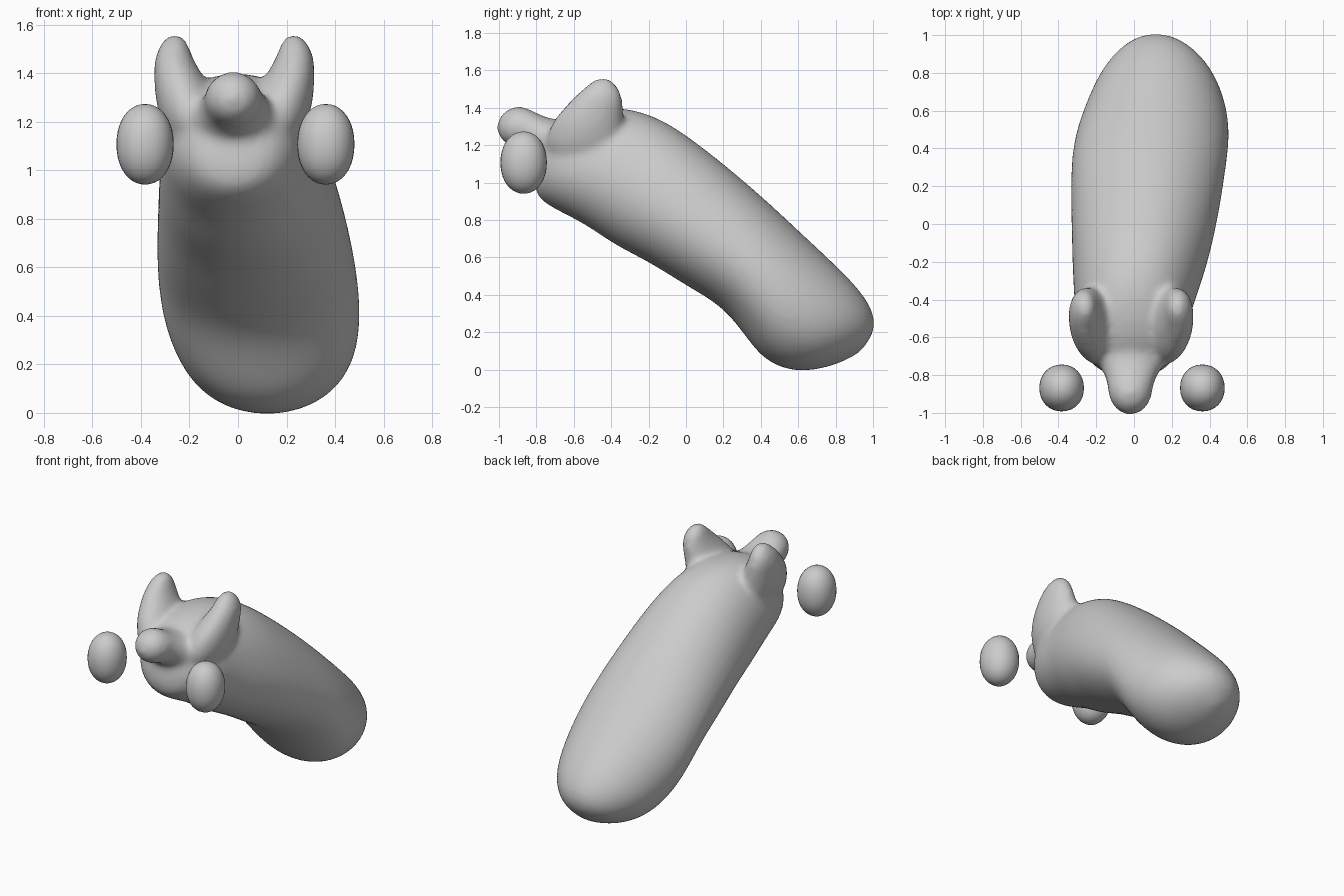
import bpy, bmesh, math
from mathutils import Matrix

if "Cube" in bpy.data.objects:
    bpy.data.objects.remove(bpy.data.objects["Cube"])


def power(v, k):
    return math.copysign(abs(v) ** k, v)


def loft(bm, start, rings, end, flip=1, shift=0.0, square=1.0, egg=0.0, n=24):
    """Skin rings (y1, z1, y2, z2, x_min, x_max), closed by two tips (x, y, z).
    'square' squares the upper half of the first rings, 'egg' narrows the top midway."""
    def vert(x, y, z):
        return bm.verts.new((x * flip + shift, y, z))
    loops = []
    for r, (y1, z1, y2, z2, xa, xb) in enumerate(rings):
        t = r / (len(rings) - 1)
        e = egg * math.sin(math.pi * t)
        loop = []
        for i in range(n):
            a = 2 * math.pi * i / n
            k = square + (1 - square) * t if math.cos(a) > 0 else 1
            c, s = power(math.cos(a), k), power(math.sin(a), k) * (1 - e * math.cos(a))
            loop.append(vert((xa + xb) / 2 + (xb - xa) / 2 * s,
                             (y1 + y2) / 2 + (y1 - y2) / 2 * c,
                             (z1 + z2) / 2 + (z1 - z2) / 2 * c))
        loops.append(loop)
    for a, b in zip(loops, loops[1:]):
        for i in range(n):
            j = (i + 1) % n
            bm.faces.new((a[i], a[j], b[j], b[i]))
    for tip, loop in ((start, loops[0]), (end, loops[-1])):
        v = vert(*tip)
        for i in range(n):
            bm.faces.new((v, loop[i], loop[(i + 1) % n]))


def finish(name, bm):
    bmesh.ops.recalc_face_normals(bm, faces=bm.faces)
    for f in bm.faces:
        f.smooth = True
    mesh = bpy.data.meshes.new(name)
    bm.to_mesh(mesh)
    bm.free()
    ob = bpy.data.objects.new(name, mesh)
    bpy.context.collection.objects.link(ob)
    return ob


bm = bmesh.new()

# Long sloping body, from the blunt face down to the heavy rear end
loft(bm, (-0.02, -0.80, 1.11), [
    (-0.765, 1.24, -0.815, 0.97, -0.15, 0.12),
    (-0.70, 1.33, -0.78, 0.90, -0.23, 0.20),
    (-0.58, 1.385, -0.67, 0.84, -0.295, 0.265),
    (-0.36, 1.415, -0.53, 0.77, -0.315, 0.305),
    (-0.14, 1.355, -0.38, 0.66, -0.325, 0.37),
    (0.06, 1.215, -0.20, 0.575, -0.33, 0.42),
    (0.26, 1.055, 0.00, 0.445, -0.335, 0.46),
    (0.46, 0.88, 0.20, 0.335, -0.335, 0.49),
    (0.64, 0.71, 0.325, 0.165, -0.315, 0.51),
    (0.83, 0.535, 0.42, 0.04, -0.26, 0.495),
    (0.97, 0.385, 0.59, -0.022, -0.185, 0.43),
    (1.03, 0.24, 0.78, 0.015, -0.06, 0.29),
], (0.11, 0.94, 0.09), square=0.85, egg=0.13)

# Pair of fin-like ears with broad roots, the left one standing slightly wider
ear = [
    (-0.375, 1.535, -0.51, 1.54, 0.18, 0.285),
    (-0.335, 1.46, -0.58, 1.475, 0.165, 0.32),
    (-0.335, 1.37, -0.665, 1.39, 0.11, 0.32),
    (-0.33, 1.25, -0.735, 1.30, 0.05, 0.315),
    (-0.35, 1.10, -0.77, 1.15, 0.02, 0.27),
]
for flip, shift in ((1, -0.003), (-1, -0.027)):
    loft(bm, (0.235, -0.44, 1.57), ear, (0.13, -0.58, 1.03), flip, shift)

# Stubby round snout widening into the face
loft(bm, (-0.02, -1.017, 1.295), [
    (-0.992, 1.365, -0.992, 1.225, -0.09, 0.05),
    (-0.93, 1.41, -0.93, 1.185, -0.135, 0.095),
    (-0.86, 1.41, -0.86, 1.17, -0.14, 0.10),
    (-0.79, 1.365, -0.80, 1.13, -0.155, 0.125),
    (-0.70, 1.335, -0.74, 1.04, -0.21, 0.18),
    (-0.62, 1.34, -0.68, 1.00, -0.25, 0.22),
], (-0.02, -0.54, 1.2))

body = finish("body_with_ears_and_snout", bm)
sub = body.modifiers.new("round", 'SUBSURF')
sub.levels = sub.render_levels = 2
rem = body.modifiers.new("fuse", 'REMESH')
rem.mode = 'VOXEL'
rem.voxel_size = 0.018
rem.use_smooth_shade = True
smo = body.modifiers.new("blend", 'SMOOTH')
smo.factor = 0.5
smo.iterations = 12

# Two loose paws beside the face, a touch squarer than plain ellipsoids
for side, x in (("left", -0.383), ("right", 0.362)):
    bm = bmesh.new()
    bmesh.ops.create_uvsphere(bm, u_segments=32, v_segments=20, radius=1)
    for v in bm.verts:
        v.co = [power(c, 0.95) for c in v.co]
    bm.transform(Matrix.Translation((x, -0.868, 1.107))
                 @ Matrix.Diagonal((0.118, 0.124, 0.166, 1)))
    finish(side + "_paw", bm)
